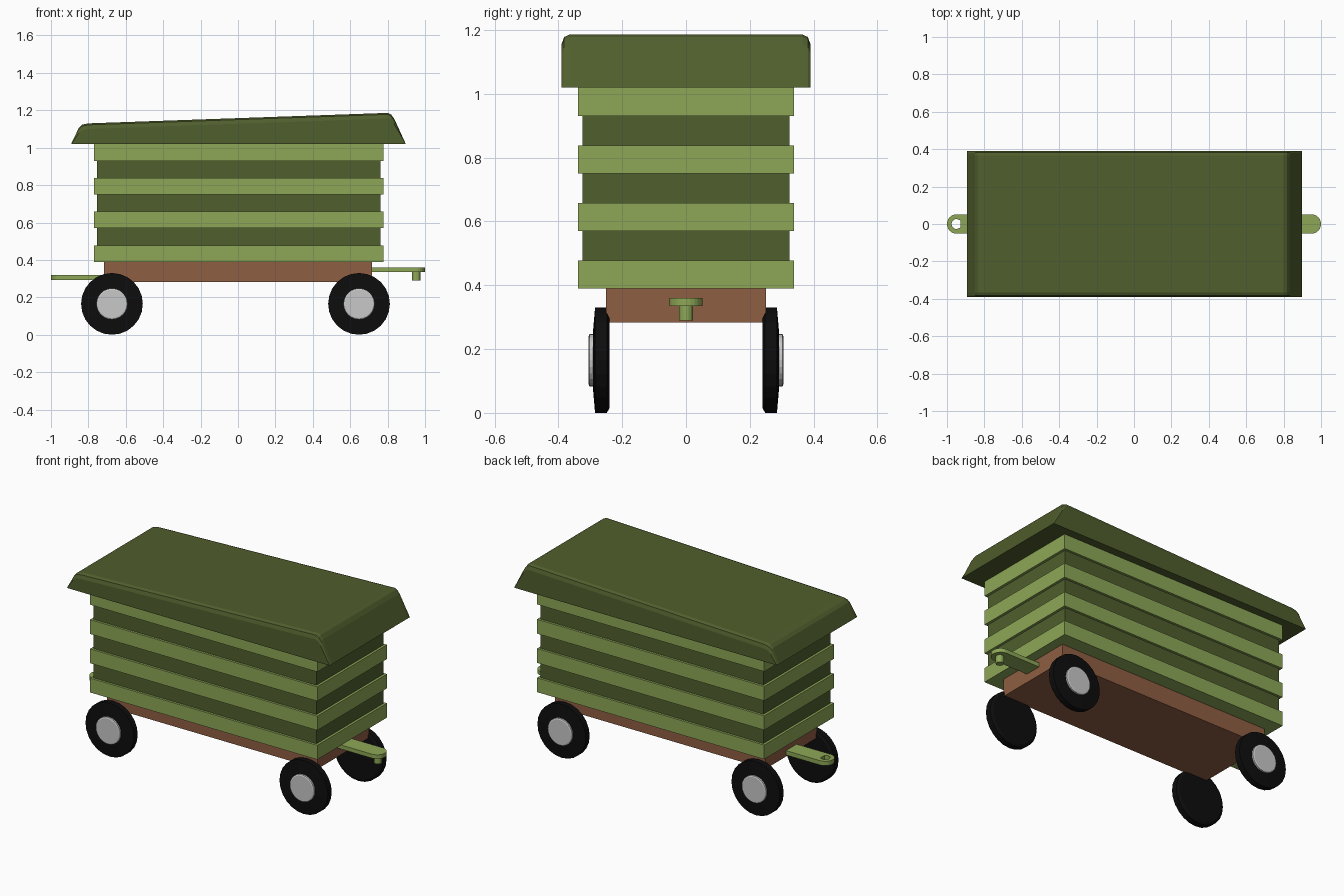
import bpy, bmesh, math
from mathutils import Matrix

if "Cube" in bpy.data.objects:
    bpy.data.objects.remove(bpy.data.objects["Cube"])


def mat(name, r, g, b):
    m = bpy.data.materials.new(name)
    m.diffuse_color = (r, g, b, 1)
    m.use_nodes = True
    m.node_tree.nodes["Principled BSDF"].inputs["Base Color"].default_value = m.diffuse_color
    return m


LIGHT = mat("light green", 0.27, 0.39, 0.095)
DARK = mat("dark green", 0.08, 0.112, 0.026)
BROWN = mat("brown", 0.275, 0.112, 0.056)
GREY = mat("hub grey", 0.58, 0.58, 0.58)
BLACK = mat("tyre black", 0.004, 0.004, 0.004)


def finish(name, bm, material):
    bmesh.ops.recalc_face_normals(bm, faces=bm.faces)
    me = bpy.data.meshes.new(name)
    bm.to_mesh(me)
    bm.free()
    me.materials.append(material)
    ob = bpy.data.objects.new(name, me)
    bpy.context.collection.objects.link(ob)
    return ob


def box(name, x0, x1, y, z0, z1, material):
    bm = bmesh.new()
    bmesh.ops.create_cube(bm, size=1, matrix=Matrix.Translation(((x0 + x1) / 2, 0, (z0 + z1) / 2))
                          @ Matrix.Diagonal((x1 - x0, 2 * y, z1 - z0, 1)))
    return finish(name, bm, material)


def loft(name, rings, material, capped=True, closed=False):
    """Skin a list of equal-length point rings."""
    bm = bmesh.new()
    vs = [[bm.verts.new(p) for p in r] for r in rings]
    n = len(vs[0])
    pairs = list(zip(vs, vs[1:])) + ([(vs[-1], vs[0])] if closed else [])
    for a, b in pairs:
        for i in range(n):
            j = (i + 1) % n
            bm.faces.new((a[i], a[j], b[j], b[i]))
    if capped:
        bm.faces.new(vs[0])
        bm.faces.new(vs[-1])
    return finish(name, bm, material)


def lathe_y(name, cx, cz, profile, material, sides=24):
    """Revolve (y, radius) pairs around an axle along y."""
    rings = [[(cx + r * math.cos(2 * math.pi * i / sides), y,
               cz + r * math.sin(2 * math.pi * i / sides)) for i in range(sides)]
             for y, r in profile]
    return loft(name, rings, material)


# chassis and slatted body
box("chassis", -0.717, 0.717, 0.25, 0.283, 0.395, BROWN)
box("body_core", -0.755, 0.762, 0.325, 0.40, 1.02, DARK)
for k in range(4):
    z = 0.39 + 0.18 * k
    box(f"body_slat_{k + 1}", -0.77, 0.777, 0.339, z, z + 0.088 + (0.005 if k == 3 else 0), LIGHT)

# sloping roof with softened long edges
profile = [(-0.892, 1.02), (-0.85, 1.108), (-0.833, 1.123), (-0.80, 1.13),
           (0.80, 1.186), (0.818, 1.178), (0.835, 1.155), (0.897, 1.02)]
sections = [(-0.39, 0.03), (-0.382, 0.008), (-0.365, 0), (0.365, 0), (0.382, 0.008), (0.39, 0.03)]
loft("roof", [[(x, y, z - (drop if z > 1.03 else 0)) for x, z in profile]
              for y, drop in sections], DARK)

# wheels: tyre and hub
for x, end in ((-0.674, "left"), (0.647, "right")):
    for s, side in ((-1, "front"), (1, "back")):
        lathe_y(f"tyre_{side}_{end}", x, 0.165,
                [(s * 0.24, 0.15), (s * 0.248, 0.165), (s * 0.285, 0.165), (s * 0.292, 0.085)], BLACK)
        lathe_y(f"hub_{side}_{end}", x, 0.165,
                [(s * 0.27, 0.083), (s * 0.302, 0.083), (s * 0.305, 0.076)], GREY)


# couplings: flat tongues with rounded tips
def tongue(x_in, x_tip, w):
    d = 1 if x_tip > x_in else -1
    c = x_tip - d * w
    arc = [math.pi * (i / 12 - 0.5) for i in range(13)]
    return c, [(c + d * w * math.cos(a), w * math.sin(a)) for a in arc] + [(x_in, w), (x_in, -w)]


c, outline = tongue(0.68, 1.0, 0.052)
loft("hitch_tongue", [[(x, y, z) for x, y in outline] for z in (0.335, 0.36)], LIGHT)
loft("hitch_pin", [[(0.953 + 0.022 * math.cos(i * math.pi / 8), 0.022 * math.sin(i * math.pi / 8), z)
                    for i in range(16)] for z in (0.29, 0.34)], LIGHT)

# drawbar eye: tongue outline joined to a hole outline of the same point count
c, outline = tongue(-0.68, -1.0, 0.052)
hole = []
for x, y in outline:
    a = math.atan2(y, x - c)
    if x > c + 0.01:
        a = math.copysign(math.pi / 4, y)
    hole.append((c + 0.027 * math.cos(a), 0.027 * math.sin(a)))
loft("drawbar_eye", [[(x, y, z) for x, y in pts] for pts, z in
                     ((outline, 0.293), (outline, 0.32), (hole, 0.32), (hole, 0.293))],
     LIGHT, capped=False, closed=True)
